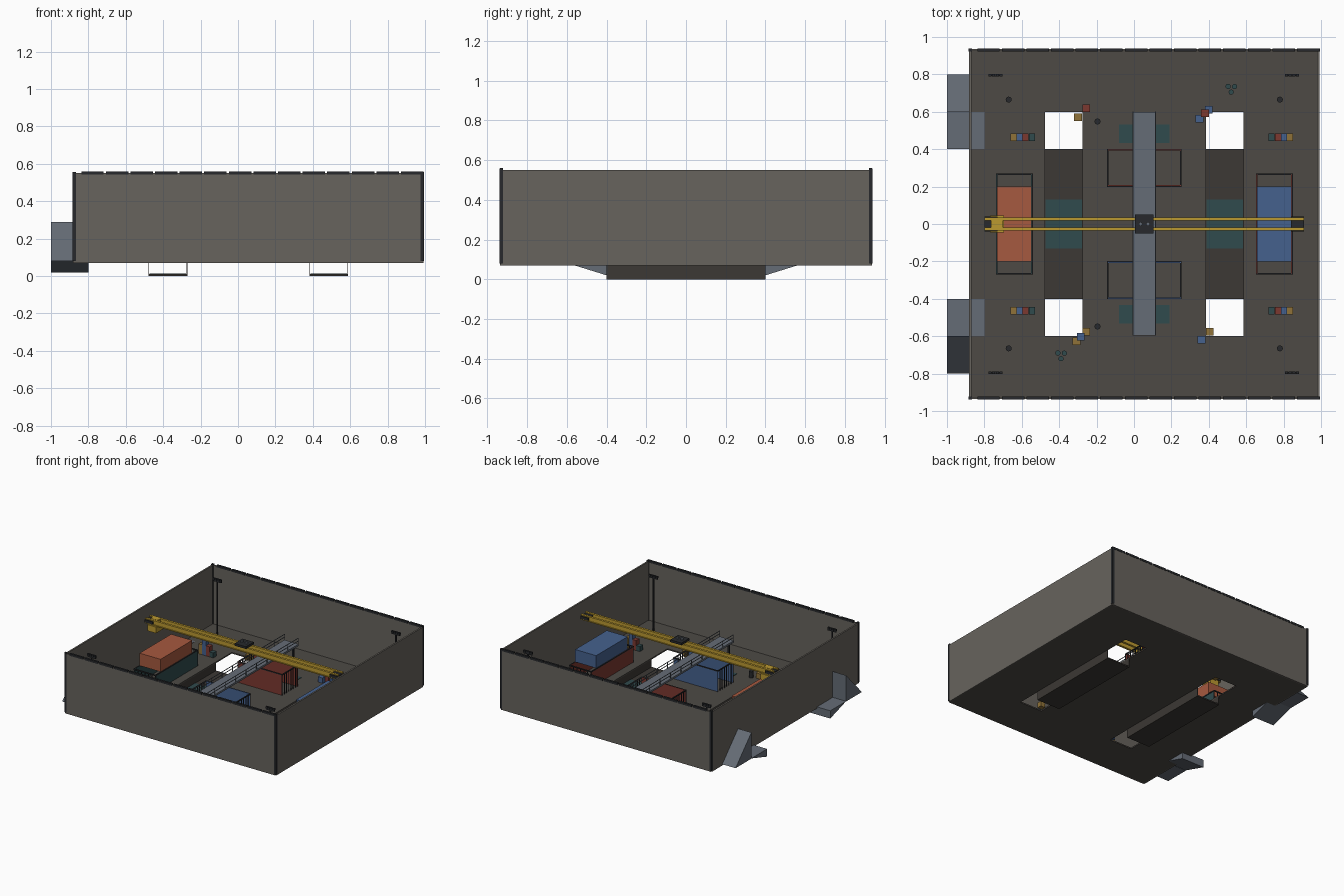
import bpy, bmesh, math
from mathutils import Matrix, Vector

if "Cube" in bpy.data.objects:
    bpy.data.objects.remove(bpy.data.objects["Cube"])

CX = 0.055            # centre line of the yard
FZ = 0.08             # floor level


def mat(name, r, g, b):
    m = bpy.data.materials.new(name)
    m.diffuse_color = (r, g, b, 1)
    m.use_nodes = True
    m.node_tree.nodes["Principled BSDF"].inputs["Base Color"].default_value = m.diffuse_color
    return m


FLOOR = mat("floor", .075, .068, .06)
WALL = mat("wall", .135, .125, .11)
DARK = mat("dark_metal", .02, .022, .025)
STEEL = mat("steel", .13, .15, .18)
PIT = mat("pit", .045, .04, .035)
YELLOW = mat("yellow", .5, .32, .03)
ORANGE = mat("orange", .38, .1, .05)
BLUE = mat("blue", .06, .12, .27)
RED = mat("dark_red", .2, .04, .03)
TEAL = mat("teal", .03, .07, .075)
CRATE_Y = mat("crate_yellow", .28, .17, .04)


def finish(name, bm, m):
    me = bpy.data.meshes.new(name)
    bmesh.ops.recalc_face_normals(bm, faces=bm.faces)
    bm.to_mesh(me)
    bm.free()
    ob = bpy.data.objects.new(name, me)
    bpy.context.collection.objects.link(ob)
    me.materials.append(m)
    return ob


def boxes(name, m, items):
    """One object from boxes given as (x0, x1, y0, y1, z0, z1)."""
    bm = bmesh.new()
    for x0, x1, y0, y1, z0, z1 in items:
        c = Vector(((x0 + x1) / 2, (y0 + y1) / 2, (z0 + z1) / 2))
        s = Matrix.Diagonal((x1 - x0, y1 - y0, z1 - z0, 1))
        bmesh.ops.create_cube(bm, size=1, matrix=Matrix.Translation(c) @ s)
    return finish(name, bm, m)


def cylinders(name, m, items, n=10):
    """One object from upright cylinders given as (x, y, radius, z0, z1)."""
    bm = bmesh.new()
    for x, y, r, z0, z1 in items:
        bmesh.ops.create_cone(bm, cap_ends=True, segments=n, radius1=r, radius2=r, depth=z1 - z0,
                              matrix=Matrix.Translation((x, y, (z0 + z1) / 2)))
    return finish(name, bm, m)


def prism(name, m, x0, x1, yz):
    bm = bmesh.new()
    a = [bm.verts.new((x0, y, z)) for y, z in yz]
    b = [bm.verts.new((x1, y, z)) for y, z in yz]
    bm.faces.new(a)
    bm.faces.new(b[::-1])
    for i in range(len(yz)):
        j = (i + 1) % len(yz)
        bm.faces.new((a[i], a[j], b[j], b[i]))
    return finish(name, bm, m)


# Floor slabs around the two trenches
xl, xr = -.875, .985
p = [CX - .53, CX - .33, CX + .33, CX + .53]
boxes("floor", FLOOR, [
    (xl, p[0], -.93, .93, .07, FZ), (p[1], p[2], -.93, .93, .07, FZ), (p[3], xr, -.93, .93, .07, FZ),
] + [(a, b, min(s * .6, s * .93), max(s * .6, s * .93), .07, FZ)
     for a, b in ((p[0], p[1]), (p[2], p[3])) for s in (-1, 1)])

# Sunken trenches, open at both ends
for side, a, b in (("left", p[0], p[1]), ("right", p[2], p[3])):
    boxes(side + "_trench", PIT, [(a, b, -.4, .4, 0, .01),
                                  (a - .004, a, -.4, .4, 0, .07), (b, b + .004, -.4, .4, 0, .07)])
    boxes(side + "_trench_plate", TEAL, [(a + .003, b - .003, -.13, .13, .01, .014)])

# Perimeter walls, corner posts and segmented top trim
boxes("side_walls", WALL, [(xl - .007, xl + .006, -.93, .93, .07, .55), (xr - .006, xr + .007, -.93, .93, .07, .55)])
boxes("end_walls", WALL, [(xl, xr, s * .93 - .006, s * .93 + .006, .07, .55) for s in (-1, 1)])
boxes("corner_posts", DARK, [(x - .009, x + .009, s * .93 - .009, s * .93 + .009, FZ, .557)
                             for x in (xl, xr) for s in (-1, 1)])
boxes("wall_trim", DARK, [(-.838 + i * .1315, -.718 + i * .1315, s * .93 - .008, s * .93 + .008, .543, .56)
                          for i in range(14) for s in (-1, 1) if -.718 + i * .1315 < 1])

# Outer ramp wedges on the left side
for side, s in (("front", -1), ("back", 1)):
    prism(side + "_low_ramp", STEEL, -1, -.8, [(s * .4, .02), (s * .6, .082), (s * .4, .082)])
    prism(side + "_high_ramp", STEEL, -1, -.875, [(s * .6, .08), (s * .8, .08), (s * .6, .29)])


# Open-topped containers: thin walls, barred frame
def open_container(name, m, cx, cy, w, d, h, barred):
    x0, x1, y0, y1 = cx - w / 2, cx + w / 2, cy - d / 2, cy + d / 2
    t, z1 = .005, FZ + h
    if barred == 'x':
        walls = [(x0, x1, y0, y0 + t, FZ, z1), (x0, x1, y1 - t, y1, FZ, z1)]
        bars = [(x - t / 2, x + t / 2, y - t / 2, y + t / 2, FZ, z1)
                for x in (x0, x1) for y in [y0 + d * i / 7 for i in range(8)]]
    else:
        walls = [(x0, x0 + t, y0, y1, FZ, z1), (x1 - t, x1, y0, y1, FZ, z1)]
        bars = [(x - t / 2, x + t / 2, y - t / 2, y + t / 2, FZ, z1)
                for y in (y0, y1) for x in [x0 + w * i / 6 for i in range(7)]]
    boxes(name + "_walls", m, walls)
    e = .004
    rim = [(x0 - e, x1 + e, y - e, y + e, z1 - .008, z1) for y in (y0, y1)]
    rim += [(x - e, x + e, y0, y1, z1 - .008, z1) for x in (x0, x1)]
    boxes(name + "_frame", DARK, bars + rim)


open_container("left_open_container", TEAL, CX - .695, 0, .19, .53, .13, 'y')
open_container("right_open_container", RED, CX + .695, 0, .19, .53, .13, 'y')
open_container("front_open_container", BLUE, CX, -.3, .39, .195, .17, 'x')
open_container("back_open_container", RED, CX, .3, .39, .195, .17, 'x')

# Closed containers stacked on top
for name, m, x in (("left_container", ORANGE, CX - .695), ("right_container", BLUE, CX + .695)):
    boxes(name, m, [(x - .093, x + .093, -.2, .2, FZ + .13, .31)])

# Central footbridge with supports and railings
bz = .305
boxes("bridge_deck", STEEL, [(CX - .063, CX + .063, -.595, .6, bz - .015, bz)])
boxes("bridge_supports", DARK, [(CX + sx * .05 - .006, CX + sx * .05 + .006, y - .006, y + .006, FZ, bz - .015)
                                for sx in (-1, 1) for y in (-.55, .55)])
boxes("bridge_plates", TEAL, [(CX - .135, CX + .135, s * .483 - .05, s * .483 + .05, FZ, FZ + .004) for s in (-1, 1)])
rails = []
for sx in (-1, 1):
    x = CX + sx * .06
    rails += [(x - .002, x + .002, -.595, .6, bz + h, bz + h + .004) for h in (.022, .045)]
    rails += [(x - .002, x + .002, -.593 + i * .1323, -.589 + i * .1323, bz, bz + .047) for i in range(10)]
boxes("bridge_railing", STEEL, rails)

# Overhead crane: twin I-beams, end carriage, trolley
beams = []
for y in (-.027, .027):
    beams += [(-.8, .91, y - .009, y + .009, z, z + .006) for z in (.47, .505)]
    beams += [(-.8, .91, y - .003, y + .003, .47, .51)]
boxes("crane_beams", YELLOW, beams)
boxes("crane_cab", YELLOW, [(-.77, -.695, -.046, .046, .42, .47), (-.765, -.70, -.018, .018, .47, .513)])
boxes("crane_end_stops", DARK, [(x, x + .07, -.04, .04, .478, .5) for x in (-.8, .84)])
boxes("crane_trolley", DARK, [(CX - .05, CX + .05, -.05, .05, .51, .528)])
cylinders("trolley_drums", STEEL, [(CX + s * .02, 0, .01, .528, .54) for s in (-1, 1)])

# Crates scattered beside the trenches
spots = [(-.255, .62, RED), (-.3, .57, CRATE_Y), (.4, .61, BLUE), (.38, .592, RED), (.35, .562, BLUE),
         (-.255, -.575, CRATE_Y), (-.285, -.602, BLUE), (-.307, -.627, CRATE_Y), (.405, -.575, CRATE_Y), (.36, -.62, BLUE)]
for i, (x, y, m) in enumerate(spots):
    z = FZ + (.04 if i in (3, 6) else 0)
    boxes("crate_%d" % (i + 1), m, [(x - .021, x + .021, y - .02, y + .02, z if z == FZ else FZ, z + .042)])

# Stepped rows of small goods on racks
for sx in (-1, 1):
    for sy in (-1, 1):
        for j, (dx, m, h) in enumerate(((.76, CRATE_Y, .08), (.73, BLUE, .12), (.69, RED, .08), (.66, TEAL, .04))):
            x = CX + (-.76 + .033 * j + .06 if sx < 0 else .76 - .033 * j + .02)
            boxes("goods_stack", m, [(x - .016, x + .016, sy * .463 - .02, sy * .463 + .02, FZ, FZ + h)])

# Floodlight poles in the corners
poles, heads = [], []
for x in (-.74, .845):
    for y in (-.795, .795):
        poles.append((x, y, .006, FZ, .51))
        heads.append((x - .037, x + .037, y - .005, y + .005, .5, .51))
        heads += [(x + d - .008, x + d + .008, y - .007, y + .007, .51, .525) for d in (-.03, -.01, .01, .03)]
cylinders("light_poles", DARK, poles, 8)
boxes("light_heads", DARK, heads)

# Barrels and barrel groups
cylinders("barrels", DARK, [(x, s * y, .016, FZ, FZ + .05) for x, y in ((-.67, .665), (.78, .665), (-.195, .548))
                            for s in (-1, 1)], 12)
cylinders("barrel_groups", TEAL, [(x + .02 * math.cos(a), y + .02 * math.sin(a), .014, FZ, FZ + .045)
                                  for x, y in ((.52, .725), (-.39, -.7)) for a in (.5, 2.6, 4.7)], 12)
